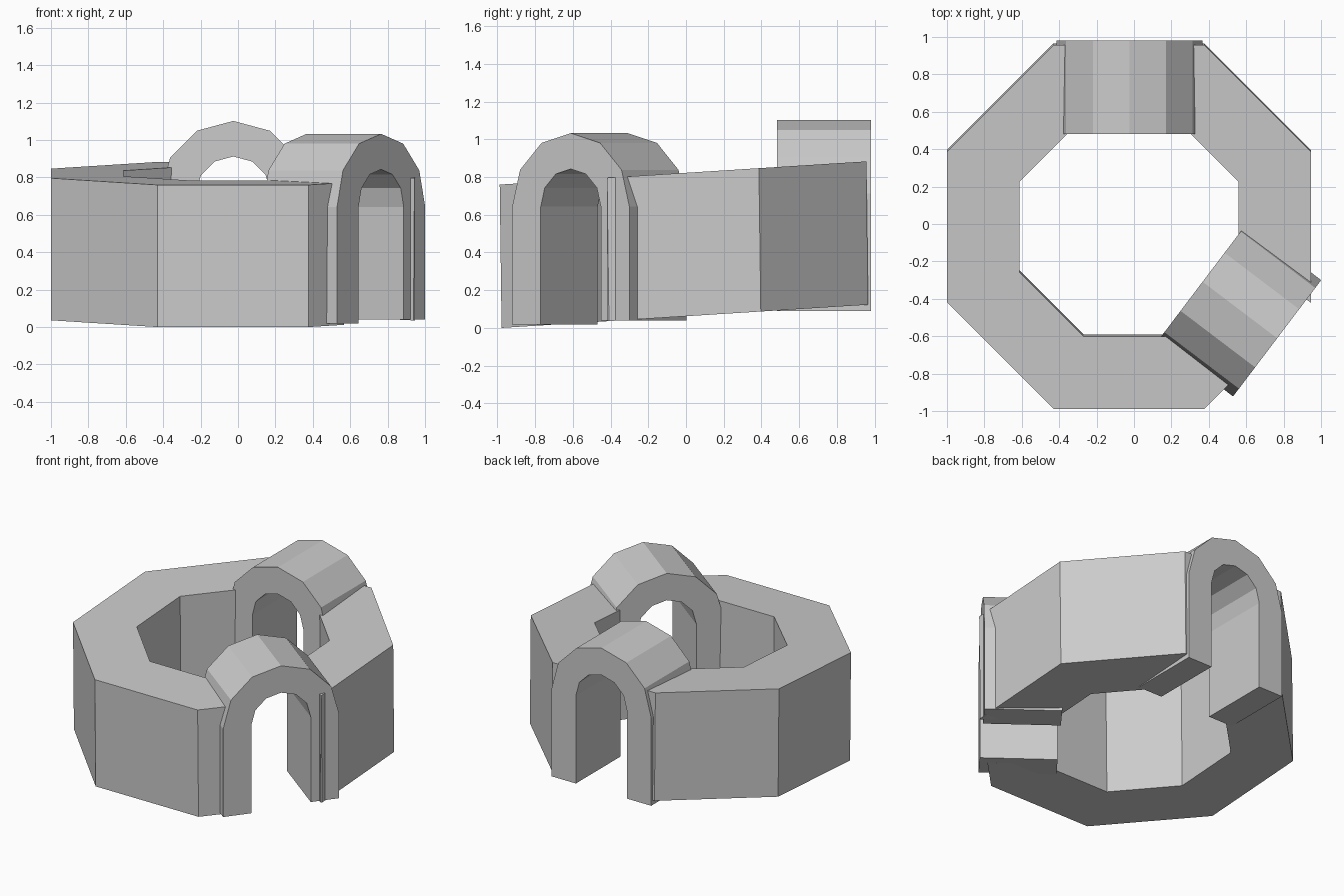
import bpy, bmesh
from math import sin, cos, pi, atan2
from mathutils import Matrix

if "Cube" in bpy.data.objects:
    bpy.data.objects.remove(bpy.data.objects["Cube"])


def finish(bm, name):
    bmesh.ops.recalc_face_normals(bm, faces=bm.faces)
    me = bpy.data.meshes.new(name)
    bm.to_mesh(me)
    bm.free()
    ob = bpy.data.objects.new(name, me)
    bpy.context.collection.objects.link(ob)
    return ob


def loft(bm, loops, closed):
    """Skin four matching loops (outer/inner x near/far) into a solid band."""
    vs = [[bm.verts.new(p) for p in loop] for loop in loops]
    n = len(vs[0])
    for k in range(4):
        a, b = vs[k], vs[(k + 1) % 4]
        for i in range(n if closed else n - 1):
            j = (i + 1) % n
            bm.faces.new((a[i], a[j], b[j], b[i]))
    if not closed:
        for e in (0, -1):
            bm.faces.new([v[e] for v in vs])


# Octagonal ring wall, sloping up towards the back
def octagon(apothem, height):
    r = apothem / cos(pi / 8)
    pts = []
    for i in range(8):
        a = pi / 8 + i * pi / 4
        x, y = r * cos(a), r * sin(a)
        lean = -0.01 * height / 0.76
        pts.append((x - 0.027, y - 0.006 + lean, 0.0615 + 0.0615 * y / 0.972 + height))
    return pts


bm = bmesh.new()
loft(bm, [octagon(0.972, 0), octagon(0.972, 0.76), octagon(0.585, 0.76), octagon(0.585, 0)], True)
wall = finish(bm, "ring_wall")


# Arched gateways: straight legs and a twelve-sided half round
def gateway(name, centre, angle, spring, foot_left, foot_right):
    def arch(r, y):
        pts = [(r * cos(i * pi / 6), y, spring + r * sin(i * pi / 6)) for i in range(7)]
        return [(r, y, foot_right)] + pts + [(-r, y, foot_left)]

    place = Matrix.Translation((*centre, 0)) @ Matrix.Rotation(angle, 4, 'Z')
    b = bmesh.new()
    loft(b, [arch(0.39, -0.25), arch(0.39, 0.25), arch(0.2, 0.25), arch(0.2, -0.25)], False)
    b.transform(place)
    finish(b, name)

    # Break in the wall, its ends buried in the gateway legs
    b = bmesh.new()
    bmesh.ops.create_cube(b, size=1, matrix=place @ Matrix.Diagonal((0.52, 0.8, 4, 1)))
    cutter = finish(b, name + "_cutter")
    mod = wall.modifiers.new("gap", 'BOOLEAN')
    mod.operation, mod.solver, mod.object = 'DIFFERENCE', 'EXACT', cutter
    bpy.context.view_layer.objects.active = wall
    bpy.ops.object.modifier_apply(modifier=mod.name)
    bpy.data.objects.remove(cutter)


gateway("back_gateway", (-0.025, 0.732), 0, 0.712, 0.09, 0.09)
gateway("side_gateway", (0.566, -0.46), atan2(0.797, 0.604), 0.643, 0.018, 0.04)
